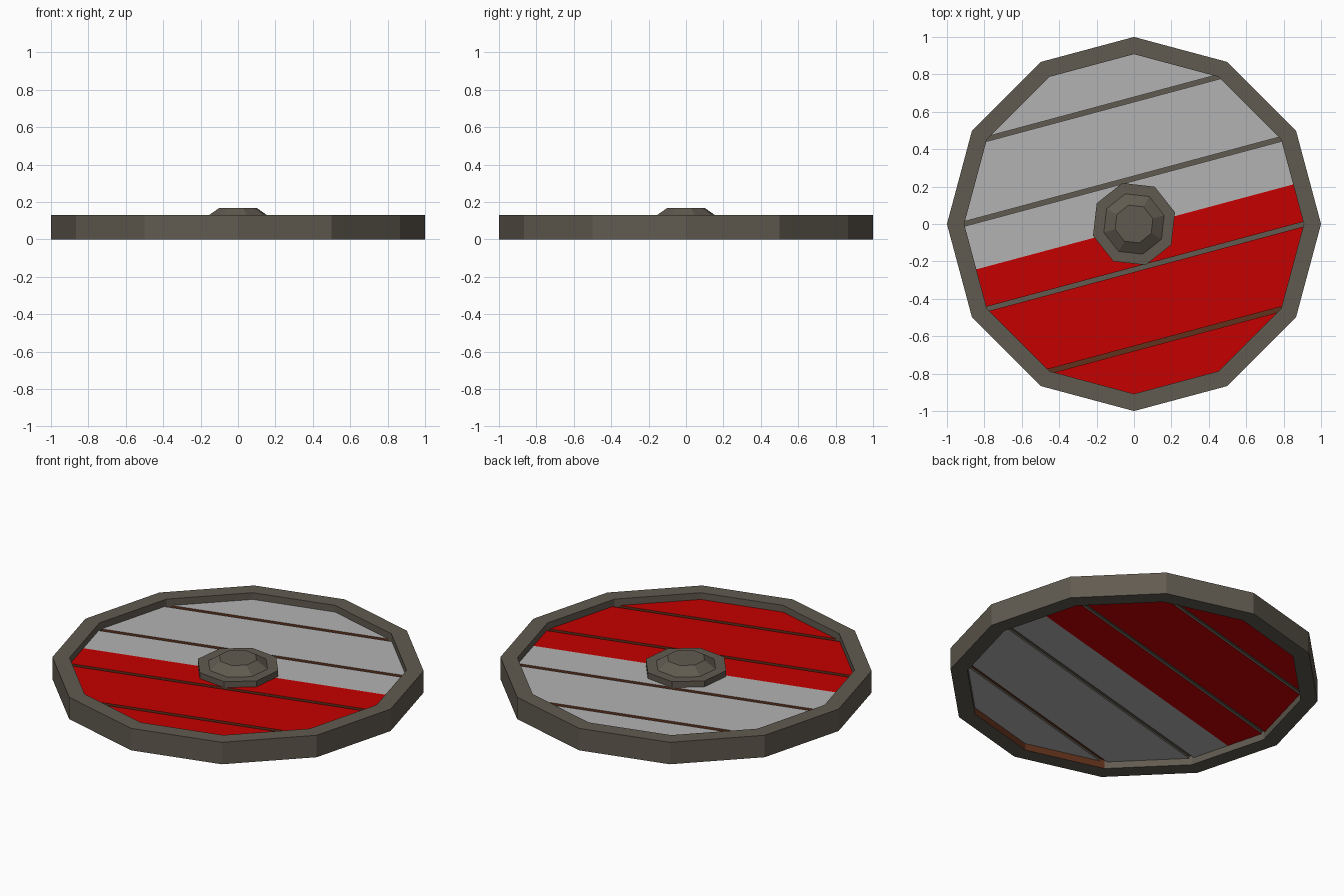
import bpy, bmesh, math
from mathutils import Vector

if "Cube" in bpy.data.objects:
    bpy.data.objects.remove(bpy.data.objects["Cube"])


def mat(name, rgb):
    m = bpy.data.materials.new(name)
    m.diffuse_color = (*rgb, 1)
    m.use_nodes = True
    m.node_tree.nodes["Principled BSDF"].inputs["Base Color"].default_value = m.diffuse_color
    return m


METAL = mat("dark_metal", (0.12, 0.105, 0.08))
PALE = mat("pale_grey_paint", (0.45, 0.45, 0.45))
RED = mat("red_paint", (0.56, 0.0, 0.0))
WOOD = mat("brown_wood", (0.12, 0.032, 0.012))

# direction across the planks (planks run at 15 degrees)
ACROSS = Vector((math.cos(math.radians(105)), math.sin(math.radians(105)), 0))
SPLIT = -0.016   # colour boundary on the upper side
MID_Z = 0.065


def finish(bm, name, mats):
    bmesh.ops.recalc_face_normals(bm, faces=bm.faces[:])
    me = bpy.data.meshes.new(name)
    bm.to_mesh(me)
    bm.free()
    for m in mats:
        me.materials.append(m)
    ob = bpy.data.objects.new(name, me)
    bpy.context.collection.objects.link(ob)
    return ob


def lathe(name, profile, sides, turn, mats, closed):
    """Faceted turned part from (radius, z) points."""
    bm = bmesh.new()
    rings = []
    for r, z in profile:
        rings.append([bm.verts.new((r * math.cos(turn + k * math.tau / sides),
                                    r * math.sin(turn + k * math.tau / sides), z))
                      for k in range(sides)])
    n = len(rings)
    for i in range(n if closed else n - 1):
        a, b = rings[i], rings[(i + 1) % n]
        for k in range(sides):
            j = (k + 1) % sides
            bm.faces.new((a[k], a[j], b[j], b[k]))
    if not closed:
        bm.faces.new(rings[0])
        bm.faces.new(rings[-1])
    return finish(bm, name, mats)


def cut(bm, co, normal, fill):
    geom = bm.verts[:] + bm.edges[:] + bm.faces[:]
    res = bmesh.ops.bisect_plane(bm, geom=geom, plane_co=co, plane_no=normal, clear_outer=fill)
    if fill:
        edges = [e for e in res["geom_cut"] if isinstance(e, bmesh.types.BMEdge)]
        if edges:
            bmesh.ops.edgeloop_fill(bm, edges=edges)


def board(name, d0, d1, z0, z1, mats):
    """Slice of the twelve-sided disc between two distances across the planks."""
    bm = bmesh.new()
    R = 0.91
    low = [bm.verts.new((R * math.cos(k * math.tau / 12), R * math.sin(k * math.tau / 12), z0))
           for k in range(12)]
    face = bm.faces.new(low)
    ext = bmesh.ops.extrude_face_region(bm, geom=[face], use_keep_orig=True)
    bmesh.ops.translate(bm, vec=(0, 0, z1 - z0),
                        verts=[v for v in ext["geom"] if isinstance(v, bmesh.types.BMVert)])
    if d1 < 0.9:
        cut(bm, ACROSS * d1, ACROSS, True)
    if d0 > -0.9:
        cut(bm, ACROSS * d0, -ACROSS, True)
    if len(mats) == 4:
        if d0 < 0 < d1:
            cut(bm, ACROSS * SPLIT, ACROSS, False)
            cut(bm, ACROSS * 0, ACROSS, False)
        cut(bm, Vector((0, 0, MID_Z)), Vector((0, 0, 1)), False)
        bmesh.ops.recalc_face_normals(bm, faces=bm.faces[:])
        # top: pale beyond the split; underside: the other way round; edges bare
        for f in bm.faces:
            c = f.calc_center_median()
            d = c.dot(ACROSS)
            if abs(f.normal.z) < 0.5:
                f.material_index = 2 if c.z > MID_Z else 3
            elif f.normal.z > 0:
                f.material_index = 0 if d > SPLIT else 1
            else:
                f.material_index = 1 if d > 0 else 0
    return finish(bm, name, mats)


# metal rim, with two bare wooden facets on the inside below the planks
rim = lathe("rim", [(1.0, 0), (1.0, 0.13), (0.908, 0.13), (0.908, 0.065), (0.908, 0)],
            12, 0, [METAL, WOOD], True)
for p in rim.data.polygons:
    c = p.center
    r = math.hypot(c.x, c.y)
    if r < 0.89 and c.z < 0.06 and c.y < -0.5 and -0.3 < c.x < 0.3:
        p.material_index = 1

# planks with grooves between them
G = 0.0125
grooves = [-0.643, -0.2355, 0.2355, 0.643]
bounds = [-1] + grooves + [1]
for i in range(5):
    board("plank_%d" % (i + 1), bounds[i] + G, bounds[i + 1] - G, 0.04, 0.09,
          [PALE, RED, WOOD, METAL])
for i, d in enumerate(grooves):
    board("groove_strip_%d" % (i + 1), d - G, d + G, 0.053, 0.077, [WOOD if i == 0 else METAL])

# central boss
lathe("boss", [(0.228, 0.085), (0.228, 0.125), (0.168, 0.125), (0.105, 0.167)],
      8, math.radians(16), [METAL], False)
